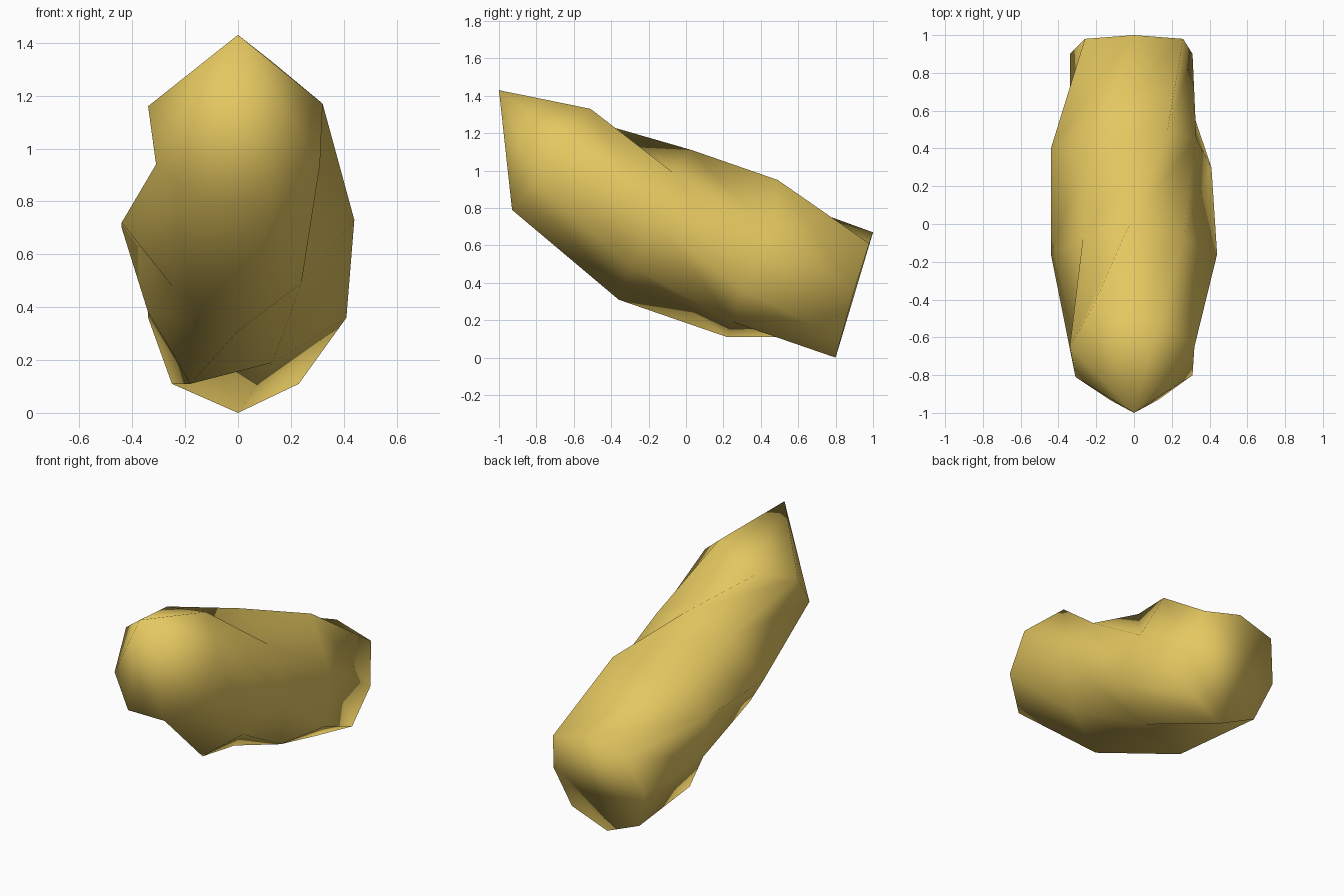
import bpy, bmesh

if "Cube" in bpy.data.objects:
    bpy.data.objects.remove(bpy.data.objects["Cube"])

# Cross-sections along the tilted nugget, each running clockwise from the top
collar = [(-.21, -.42, 1.24), (.127, -.51, 1.33), (.32, -.65, 1.17), (.31, -.80, .94),
          (.13, -.93, .79), (-.13, -.93, .79), (-.31, -.81, .94), (-.34, -.65, 1.16)]
middle = [(-.01, .03, 1.11), (.262, -.07, .99), (.44, -.16, .73), (.24, -.295, .49),
          (0, -.36, .31), (-.25, -.29, .48), (-.44, -.16, .72), (-.27, -.07, .99)]
hip = [(.177, .49, .95), (.33, .45, .65), (.41, .30, .36), (.13, .25, .19),
       (-.18, .22, .11), (-.34, .31, .38), (-.44, .40, .70), (-.22, .45, .87)]
back_end = [(.26, .98, .61), (.31, .90, .36), (.23, .83, .11), (0, .80, 0),
            (-.25, .83, .11), (-.34, .90, .36), (-.26, .98, .61), (0, 1, .67)]

# Skin the sections together with a steady diagonal twist
bm = bmesh.new()
rings = [[bm.verts.new(p) for p in ring] for ring in (collar, middle, hip, back_end)]
for a, b in zip(rings, rings[1:]):
    for i in range(8):
        j = (i + 1) % 8
        bm.faces.new((a[i], a[j], b[j]))
        bm.faces.new((a[i], b[j], b[i]))

# Pointed front and flat back
tip = bm.verts.new((0, -1, 1.43))
for i in range(8):
    bm.faces.new((tip, rings[0][(i + 1) % 8], rings[0][i]))
bm.faces.new(rings[-1])

bmesh.ops.recalc_face_normals(bm, faces=bm.faces)
for f in bm.faces:
    f.smooth = True

mesh = bpy.data.meshes.new("nugget")
bm.to_mesh(mesh)
bm.free()
nugget = bpy.data.objects.new("nugget", mesh)
bpy.context.collection.objects.link(nugget)

# Single golden colour
gold = bpy.data.materials.new("golden_yellow")
gold.diffuse_color = (.78, .575, .118, 1)
gold.use_nodes = True
gold.node_tree.nodes["Principled BSDF"].inputs["Base Color"].default_value = gold.diffuse_color
mesh.materials.append(gold)
